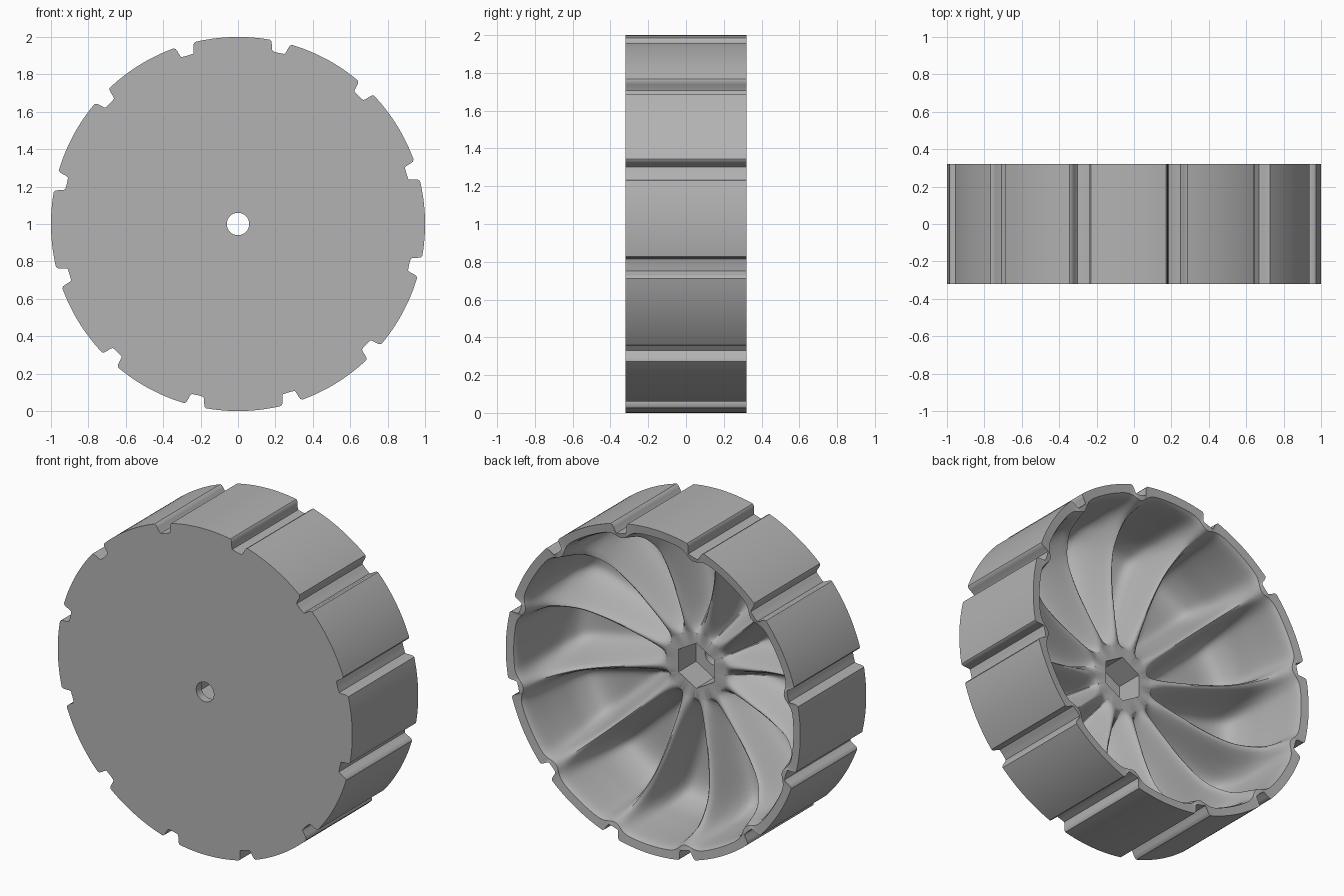
import bpy, bmesh, math

cube = bpy.data.objects.get("Cube")
if cube:
    bpy.data.objects.remove(cube, do_unlink=True)

SECTORS = 12
STEP = 360 / SECTORS
OFFSET = 16.7          # angle of the first tread groove, degrees
HALF = 0.32            # half the wheel width
HUB_Y = -0.1
FLOOR_Y = -0.27

grey = bpy.data.materials.new("wheel_grey")
grey.use_nodes = True
colour = (0.45, 0.45, 0.45, 1)
grey.diffuse_color = colour
grey.node_tree.nodes["Principled BSDF"].inputs["Base Color"].default_value = colour

# Half of the groove: angle from its middle, radius
GROOVE = [(0, 0.94), (2.0, 0.942), (2.35, 0.955), (2.6, 0.975), (2.9, 0.992), (3.4, 1.0)]
# Inner dish, (radius, depth) from rim to hub: between the ribs and along a rib
VALLEY = [(0.95, 0.315), (0.935, 0.26), (0.925, 0.05), (0.905, -0.14), (0.83, -0.245),
          (0.6, -0.262), (0.36, -0.25), (0.25, -0.19), (0.2, HUB_Y)]
RIB = [(0.91, 0.315), (0.895, 0.26), (0.86, 0.16), (0.8, 0.08), (0.71, 0.01),
       (0.56, -0.04), (0.38, -0.07), (0.27, -0.085), (0.2, HUB_Y)]


def smooth_path(points, steps=5):
    """Catmull-Rom curve through the points."""
    padded = [points[0]] + points + [points[-1]]
    out = []
    for a, b, c, d in zip(padded, padded[1:], padded[2:], padded[3:]):
        for i in range(steps):
            t = i / steps
            out.append(tuple(
                q + 0.5 * t * (r - p + t * (2 * p - 5 * q + 4 * r - s + t * (3 * (q - r) + s - p)))
                for p, q, r, s in zip(a, b, c, d)))
    return out + [points[-1]]


def from_groove(angle):
    """Signed angle to the nearest groove."""
    return (angle - OFFSET + STEP / 2) % STEP - STEP / 2


def outer_radius(angle):
    a = abs(from_groove(angle))
    for (a0, r0), (a1, r1) in zip(GROOVE, GROOVE[1:]):
        if a <= a1:
            return r0 + (r1 - r0) * (a - a0) / (a1 - a0)
    return 1.0


def hex_radius(angle):
    return 0.12 / math.cos(math.radians((angle + 30) % 60 - 30))


valley, rib = smooth_path(VALLEY), smooth_path(RIB)


def section(angle):
    """Closed radial section of the wheel at one angle."""
    outer, socket = outer_radius(angle), hex_radius(angle)
    pts = [(0.06, -HALF), (outer, -HALF), (outer, HALF)]
    for (rv, yv), (rr, yr) in zip(valley, rib):
        d = math.radians(from_groove(angle)) * rv
        w = math.exp(-(d / 0.058) ** 2)
        pts.append((rv + (rr - rv) * w, yv + (yr - yv) * w))
    # hexagonal socket and axle hole
    return pts + [(socket, HUB_Y), (socket, FLOOR_Y), (0.06, FLOOR_Y)]


# Sample angles: groove corners, even steps over each sector, socket corners
angles = {round(30 + 60 * k, 3) for k in range(6)}
for k in range(SECTORS):
    mid = OFFSET + k * STEP
    for a, _ in GROOVE:
        angles |= {round((mid + a) % 360, 3), round((mid - a) % 360, 3)}
    for i in range(1, 21):
        angles.add(round((mid + GROOVE[-1][0] + i * (STEP - 2 * GROOVE[-1][0]) / 21) % 360, 3))
    for a in (0.7, 1.4):
        angles |= {round((mid + a) % 360, 3), round((mid - a) % 360, 3)}

# Sweep the section around the axle
bm = bmesh.new()
columns = []
for angle in sorted(angles):
    t = math.radians(angle)
    columns.append([bm.verts.new((r * math.cos(t), y, 1 + r * math.sin(t)))
                    for r, y in section(angle)])
for left, right in zip(columns, columns[1:] + columns[:1]):
    n = len(left)
    for i in range(n):
        j = (i + 1) % n
        bm.faces.new((left[i], left[j], right[j], right[i]))
bmesh.ops.recalc_face_normals(bm, faces=bm.faces)

mesh = bpy.data.meshes.new("wheel")
bm.to_mesh(mesh)
bm.free()
mesh.materials.append(grey)
wheel = bpy.data.objects.new("wheel", mesh)
bpy.context.collection.objects.link(wheel)
bpy.ops.object.select_all(action='DESELECT')
wheel.select_set(True)
bpy.context.view_layer.objects.active = wheel
bpy.ops.object.shade_smooth_by_angle(angle=math.radians(35))
